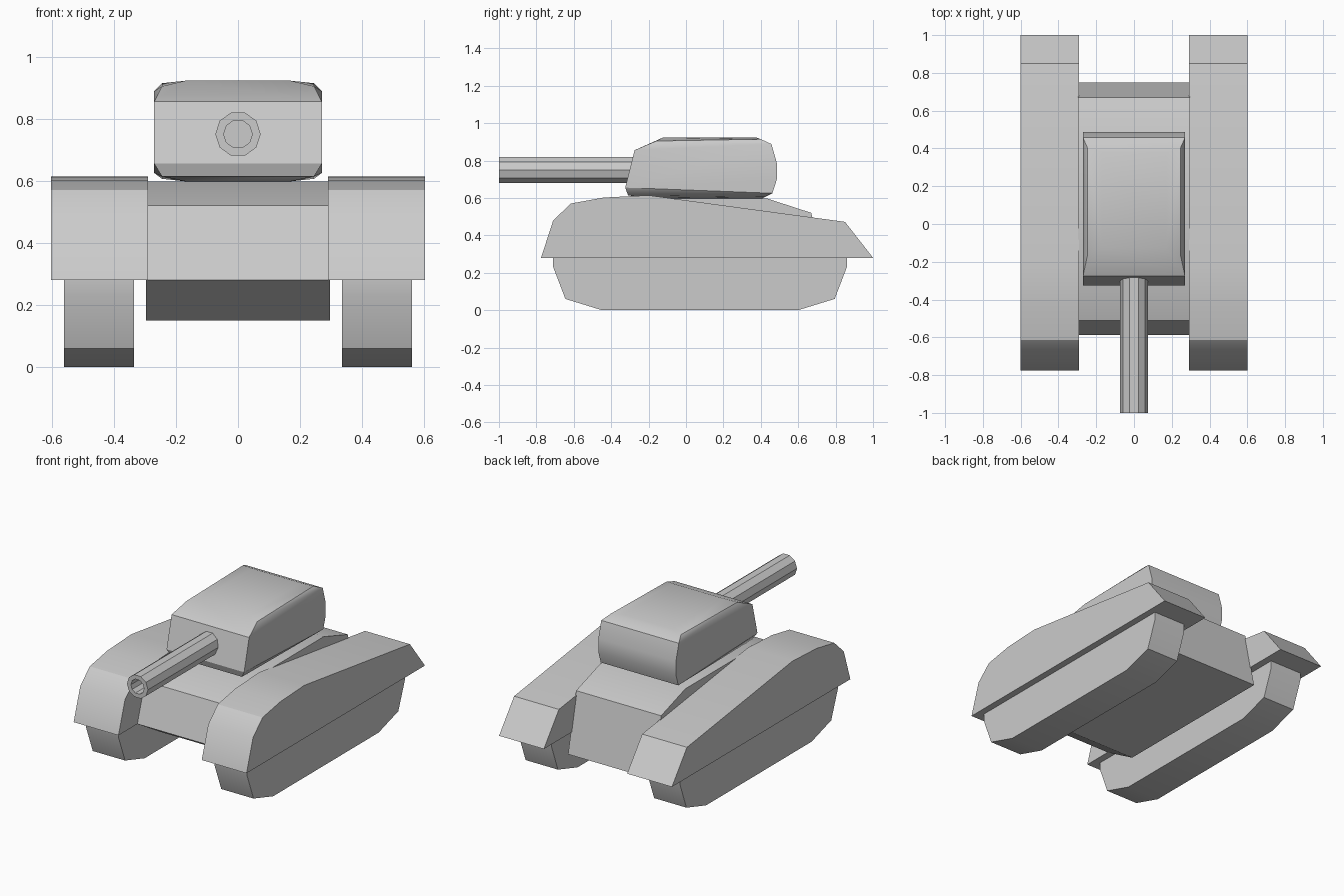
import bpy, bmesh
from math import pi, cos, sin, radians

if "Cube" in bpy.data.objects:
    bpy.data.objects.remove(bpy.data.objects["Cube"])


def finish(bm, name):
    bmesh.ops.recalc_face_normals(bm, faces=bm.faces)
    mesh = bpy.data.meshes.new(name)
    bm.to_mesh(mesh)
    bm.free()
    obj = bpy.data.objects.new(name, mesh)
    bpy.context.collection.objects.link(obj)
    bpy.ops.object.select_all(action='DESELECT')
    obj.select_set(True)
    bpy.context.view_layer.objects.active = obj
    bpy.ops.object.shade_smooth_by_angle(angle=radians(30))
    return obj


def side_prism(name, profile, x0, x1):
    """Extrude a (y, z) side profile from x0 to x1."""
    bm = bmesh.new()
    face = bm.faces.new([bm.verts.new((x0, y, z)) for y, z in profile])
    ext = bmesh.ops.extrude_face_region(bm, geom=[face])["geom"]
    verts = [g for g in ext if isinstance(g, bmesh.types.BMVert)]
    bmesh.ops.translate(bm, verts=verts, vec=(x1 - x0, 0, 0))
    return finish(bm, name)


fender = [(-0.775, 0.28), (-0.71, 0.48), (-0.615, 0.57), (-0.44, 0.602),
          (-0.2, 0.614), (0.85, 0.472), (1.0, 0.28)]
track = [(-0.71, 0.30), (-0.71, 0.23), (-0.645, 0.06), (-0.45, 0.0),
         (0.6, 0.0), (0.795, 0.06), (0.86, 0.23), (0.86, 0.30)]
hull = [(-0.37, 0.15), (-0.587, 0.28), (-0.51, 0.52), (-0.27, 0.598),
        (0.43, 0.598), (0.67, 0.52), (0.75, 0.15)]

# Fenders and tracks on both sides
for s, side in ((-1, "left"), (1, "right")):
    side_prism("fender_" + side, fender, s * 0.29, s * 0.602)
    side_prism("track_" + side, track, s * 0.335, s * 0.56)

# Central hull
side_prism("hull", hull, -0.296, 0.296)

# Turret: chamfered block hulled from half of its corner points
corners = [(0.17, -0.125, 0.922), (0.17, 0.38, 0.922),
           (0.245, -0.16, 0.904), (0.245, 0.40, 0.914),
           (0.27, -0.275, 0.855), (0.27, 0.457, 0.888),
           (0.27, 0.486, 0.785), (0.27, 0.486, 0.70),
           (0.27, -0.325, 0.655), (0.27, 0.462, 0.625),
           (0.245, -0.31, 0.614), (0.245, 0.42, 0.606),
           (0.17, -0.2, 0.598), (0.17, 0.41, 0.598)]
bm = bmesh.new()
for x, y, z in corners:
    bm.verts.new((x, y, z))
    bm.verts.new((-x, y, z))
bmesh.ops.convex_hull(bm, input=bm.verts)
bmesh.ops.dissolve_limit(bm, angle_limit=radians(1), verts=bm.verts, edges=bm.edges)
finish(bm, "turret")

# Ten-sided gun barrel with a bored muzzle
N = 10
bm = bmesh.new()
rings = [[bm.verts.new((r * cos(2 * pi * i / N), y, 0.75 + r * sin(2 * pi * i / N)))
          for i in range(N)]
         for r, y in ((0.073, -0.25), (0.073, -1.0), (0.046, -1.0), (0.046, -0.85))]
for a, b in zip(rings, rings[1:]):
    for i in range(N):
        j = (i + 1) % N
        bm.faces.new((a[i], a[j], b[j], b[i]))
bm.faces.new(rings[0])
bm.faces.new(rings[-1])
barrel = finish(bm, "gun_barrel")
bpy.ops.object.shade_smooth_by_angle(angle=radians(40))
